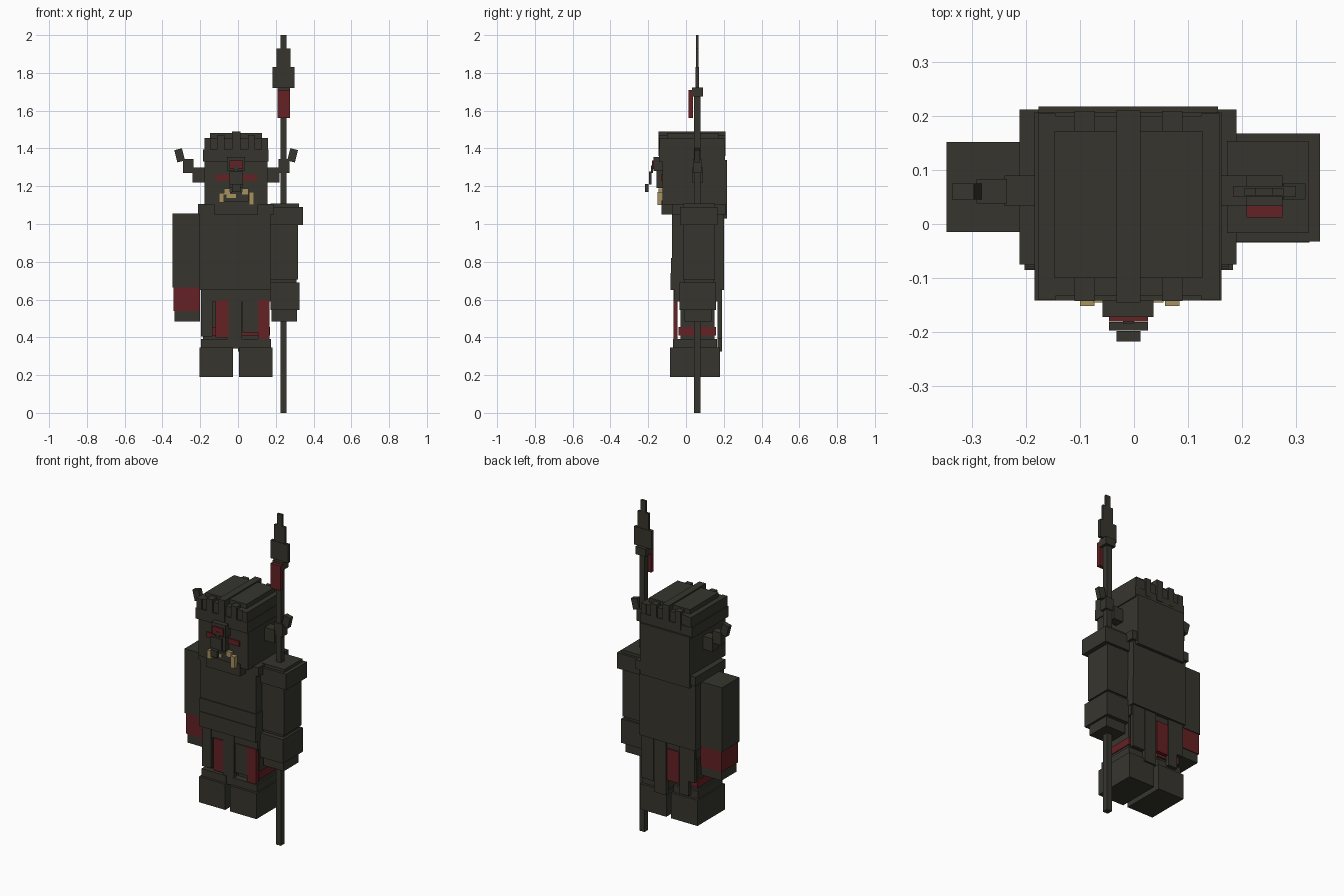
import bpy
import math

cube = bpy.data.objects.get("Cube")
if cube:
    bpy.data.objects.remove(cube, do_unlink=True)


def material(name, rgb):
    m = bpy.data.materials.new(name)
    m.use_nodes = True
    m.diffuse_color = (*rgb, 1)
    m.node_tree.nodes["Principled BSDF"].inputs["Base Color"].default_value = (*rgb, 1)
    return m


DARK = material("dark_olive", (0.037, 0.036, 0.027))
RED = material("deep_red", (0.13, 0.015, 0.017))
GOLD = material("tusk_gold", (0.38, 0.29, 0.12))
MID = -0.01  # the head and body are centred slightly off x = 0


def box(name, x, y, z, mat=DARK, tilt=0):
    """Box from (min, max) ranges, optionally tilted about y."""
    centre = [(a + b) / 2 for a, b in (x, y, z)]
    bpy.ops.mesh.primitive_cube_add(size=1, location=centre)
    o = bpy.context.object
    o.name = name
    o.scale = [b - a for a, b in (x, y, z)]
    o.rotation_euler[1] = tilt
    o.data.materials.append(mat)
    return o


def pair(name, x, y, z, mat=DARK, tilt=0):
    """Right-hand box plus its mirror image about the middle."""
    box("right_" + name, x, y, z, mat, tilt)
    box("left_" + name, (2 * MID - x[1], 2 * MID - x[0]), y, z, mat, -tilt)


# Legs and boots
pair("boot", (-0.203, -0.026), (-0.085, 0.18), (0.19, 0.345))
pair("boot_cuff", (-0.195, -0.032), (-0.07, 0.165), (0.345, 0.39))
pair("leg", (-0.185, -0.04), (-0.03, 0.15), (0.39, 0.62))
pair("leg_band", (-0.19, -0.035), (-0.04, 0.16), (0.41, 0.455), RED)

# Torso
box("pelvis", (-0.195, 0.172), (-0.06, 0.18), (0.59, 0.66))
box("torso", (-0.203, 0.172), (-0.073, 0.2), (0.65, 1.09))
box("shoulder_yoke", (-0.212, 0.19), (-0.075, 0.212), (1.05, 1.105))
box("belt_upper", (-0.203, 0.175), (-0.079, 0.2), (0.74, 0.82))
box("belt_lower", (-0.203, 0.175), (-0.083, 0.2), (0.65, 0.74))

# Hanging skirt strips: x range, bottom, top, colour
front = [(-0.195, -0.135, 0.405, 0.65, DARK), (-0.118, -0.05, 0.40, 0.595, RED),
         (-0.055, 0.02, 0.34, 0.65, DARK), (0.025, 0.105, 0.425, 0.60, DARK),
         (0.105, 0.168, 0.36, 0.60, RED)]
back = [(-0.19, -0.15, 0.45, 0.66, DARK), (-0.15, -0.088, 0.36, 0.66, DARK),
        (-0.085, -0.005, 0.42, 0.61, RED), (0.0, 0.08, 0.325, 0.67, DARK),
        (0.085, 0.165, 0.39, 0.66, DARK)]
for side, strips, y in (("front", front, (-0.066, -0.045)), ("back", back, (0.168, 0.19))):
    for i, (x0, x1, z0, z1, mat) in enumerate(strips):
        box(f"{side}_skirt_strip_{i + 1}", (x0, x1), y, (z0, z1), mat)

# Right arm
box("right_arm", (-0.347, -0.2), (-0.015, 0.152), (0.665, 1.055))
box("right_wrist_band", (-0.341, -0.2), (-0.01, 0.147), (0.54, 0.665), RED)
box("right_hand", (-0.336, -0.2), (-0.005, 0.142), (0.485, 0.54))

# Left arm with shoulder guard
box("left_shoulder_guard", (0.172, 0.345), (-0.032, 0.168), (0.995, 1.09))
box("left_shoulder_cap", (0.172, 0.323), (-0.017, 0.154), (1.08, 1.108))
box("left_upper_arm", (0.172, 0.318), (-0.016, 0.153), (0.705, 1.0))
box("left_elbow", (0.172, 0.31), (-0.008, 0.145), (0.68, 0.71))
box("left_forearm", (0.172, 0.325), (-0.034, 0.158), (0.545, 0.69))
box("left_hand", (0.178, 0.312), (-0.008, 0.135), (0.485, 0.55))

# Head and hat
box("head", (-0.177, 0.156), (-0.125, 0.18), (1.1, 1.34))
box("back_hair", (-0.177, 0.156), (0.17, 0.218), (1.03, 1.34))
box("chin", (-0.125, 0.105), (-0.13, -0.06), (1.05, 1.125))
box("hat_brim", (-0.184, 0.162), (-0.142, 0.207), (1.33, 1.395))
box("hat", (-0.174, 0.152), (-0.133, 0.2), (1.39, 1.455))
box("hat_top", (-0.147, 0.127), (-0.1, 0.172), (1.45, 1.482))
box("hat_crest", (-0.032, 0.012), (-0.145, 0.21), (1.36, 1.49))
pair("hat_ridge", (-0.11, -0.072), (-0.143, 0.209), (1.36, 1.472))
pair("hat_corner", (-0.178, -0.145), (-0.141, 0.205), (1.37, 1.455))

# Horn-like ears rising in three steps
pair("ear_base", (-0.24, -0.155), (0.033, 0.09), (1.22, 1.30))
pair("ear_middle", (-0.292, -0.235), (0.038, 0.083), (1.27, 1.345))
pair("ear_tip", (-0.33, -0.288), (0.045, 0.075), (1.33, 1.397), DARK, math.radians(-14))

# Face: brow emblem, eyes, nose and tusks
box("brow_plate", (-0.058, 0.036), (-0.172, -0.125), (1.28, 1.355))
box("brow_gem", (-0.046, 0.026), (-0.181, -0.17), (1.29, 1.335), RED)
box("brow_gem_divider", (-0.02, 0.0), (-0.184, -0.175), (1.27, 1.31))
box("nose_bridge", (-0.046, 0.026), (-0.155, -0.12), (1.19, 1.28))
box("nose_upper", (-0.046, 0.026), (-0.197, -0.182), (1.21, 1.278))
box("nose_tip", (-0.032, 0.012), (-0.218, -0.198), (1.17, 1.212))
pair("eye", (-0.12, -0.045), (-0.132, -0.12), (1.23, 1.262), RED)
box("mouth", (-0.075, 0.055), (-0.138, -0.12), (1.12, 1.17))
box("right_tusk", (-0.1, -0.073), (-0.152, -0.12), (1.115, 1.165), GOLD)
box("left_tusk", (0.057, 0.084), (-0.152, -0.12), (1.10, 1.17), GOLD)
pair("tusk_root", (-0.075, -0.042), (-0.145, -0.12), (1.155, 1.188), GOLD)
box("front_teeth", (-0.06, -0.01), (-0.142, -0.12), (1.138, 1.158), GOLD)

# Spear
box("spear_shaft", (0.224, 0.258), (0.042, 0.077), (0, 1.69))
box("spear_collar", (0.208, 0.275), (0.033, 0.09), (1.675, 1.722))
box("spear_ribbon", (0.208, 0.275), (0.012, 0.036), (1.56, 1.71), RED)
box("spear_blade_lower", (0.183, 0.3), (0.05, 0.07), (1.72, 1.83))
box("spear_blade_middle", (0.205, 0.277), (0.053, 0.067), (1.83, 1.93))
box("spear_blade_tip", (0.225, 0.257), (0.053, 0.067), (1.93, 2.0))
